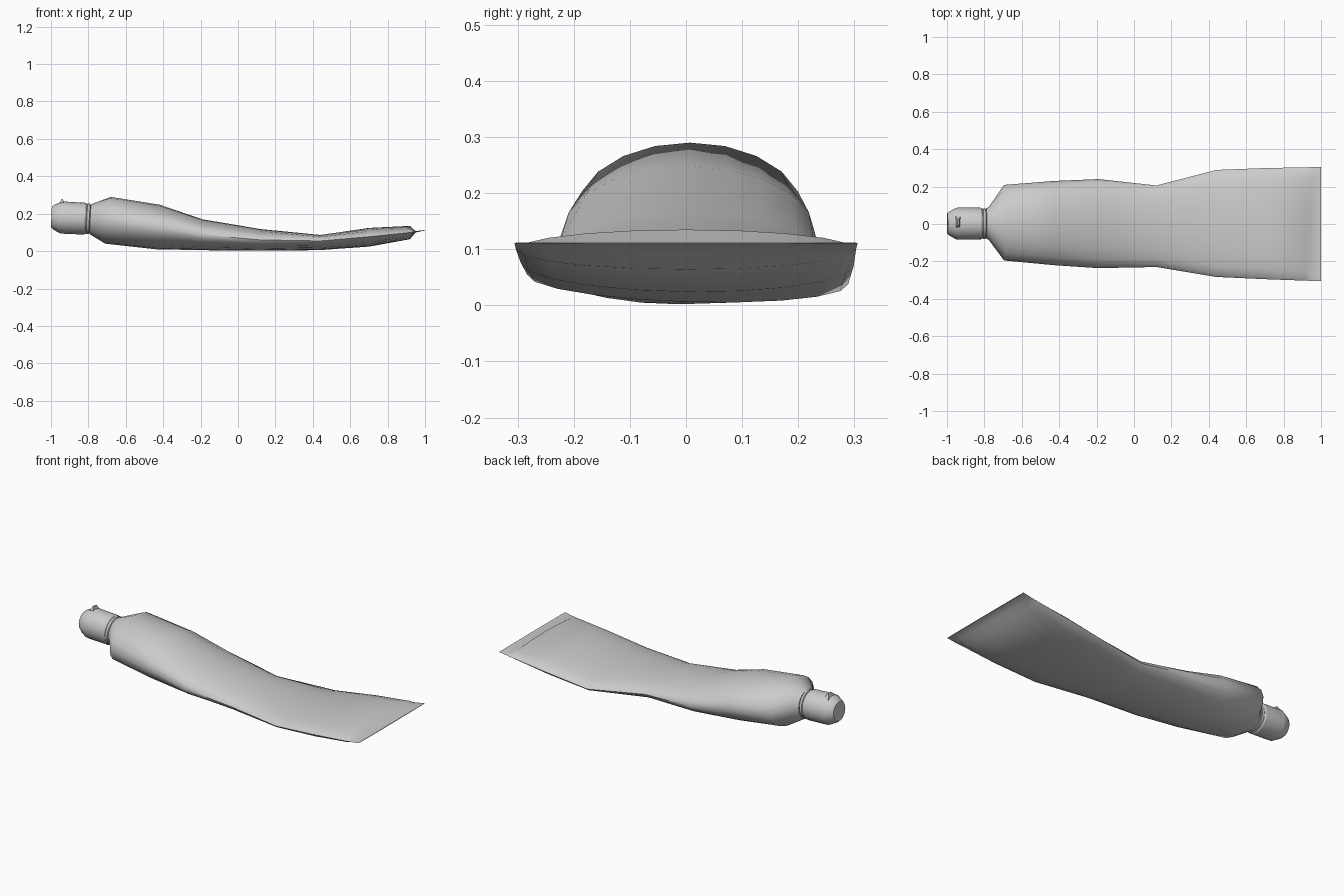
import bpy, bmesh, math

if "Cube" in bpy.data.objects:
    bpy.data.objects.remove(bpy.data.objects["Cube"])


def loft(name, sections, sides, angle):
    """Skin elliptical sections: x, y centre, half width, bottom z, top z, roll slope, lean."""
    bm = bmesh.new()
    rings = []
    for x, yc, w, zb, zt, roll, lean in sections:
        ring = []
        zc, h = (zb + zt) / 2, (zt - zb) / 2
        for i in range(sides):
            a = 2 * math.pi * i / sides
            dy, dz = w * math.cos(a), h * math.sin(a)
            ring.append(bm.verts.new((x + lean * dz, yc + dy, zc + dz + roll * dy)))
        rings.append(ring)
    for a, b in zip(rings, rings[1:]):
        for i in range(sides):
            j = (i + 1) % sides
            bm.faces.new((a[i], a[j], b[j], b[i]))
    bm.faces.new(rings[0])
    bm.faces.new(rings[-1])
    bmesh.ops.recalc_face_normals(bm, faces=bm.faces)
    return finish(name, bm, angle)


def finish(name, bm, angle):
    mesh = bpy.data.meshes.new(name)
    bm.to_mesh(mesh)
    bm.free()
    ob = bpy.data.objects.new(name, mesh)
    bpy.context.collection.objects.link(ob)
    bpy.ops.object.select_all(action='DESELECT')
    ob.select_set(True)
    bpy.context.view_layer.objects.active = ob
    bpy.ops.object.shade_smooth_by_angle(angle=math.radians(angle))
    return ob


# Squeezed tube: round shoulder flattening to a crimped tail
body = [
    (-0.79, 0.003, 0.080, 0.092, 0.250, 0, 0.05),
    (-0.775, 0.003, 0.090, 0.082, 0.256, 0, 0.05),
    (-0.695, 0.007, 0.202, 0.040, 0.290, 0, 0.12),
    (-0.43, 0.005, 0.225, 0.010, 0.248, 0, 0.10),
    (-0.19, 0.002, 0.238, 0.005, 0.170, 0, 0),
    (0.12, -0.012, 0.218, 0.002, 0.118, 0, 0),
    (0.44, 0.003, 0.286, 0.006, 0.086, -0.03, 0),
    (0.70, 0.002, 0.297, 0.024, 0.124, -0.01, 0),
    (0.92, 0.000, 0.303, 0.064, 0.135, 0, 0),
    (0.95, 0.000, 0.304, 0.100, 0.107, 0, 0),
    (1.00, 0.000, 0.306, 0.110, 0.113, 0, 0),
]
loft("tube_body", body, 20, 50)


def round_part(name, profile, sides, angle):
    """Round part along the slightly tilted nozzle axis, from (x, radius) pairs."""
    rows = []
    for x, r in profile:
        zc = 0.172 - 0.05 * (x + 0.79)
        rows.append((x, 0.002, r, zc - r, zc + r, 0, 0.05))
    return loft(name, rows, sides, angle)


# Neck between the shoulder and the cap
round_part("neck", [(-0.84, 0.068), (-0.77, 0.068)], 20, 40)

# Cap with a chamfered end, rim and skirt collar
round_part("cap", [(-0.998, 0.055), (-0.985, 0.066), (-0.95, 0.084),
                   (-0.94, 0.086), (-0.82, 0.085), (-0.812, 0.080)], 16, 25)
round_part("cap_collar", [(-0.812, 0.074), (-0.808, 0.082),
                          (-0.795, 0.082), (-0.79, 0.074)], 20, 40)

# Small opening tab on the cap rim
bm = bmesh.new()
bmesh.ops.create_cube(bm, size=1)
for v in bm.verts:
    top = v.co.z > 0
    v.co = (-0.94 + v.co.x * (0.008 if top else 0.03),
            0.01 + v.co.y * (0.03 if top else 0.07),
            0.278 if top else 0.250)
finish("cap_tab", bm, 30)
